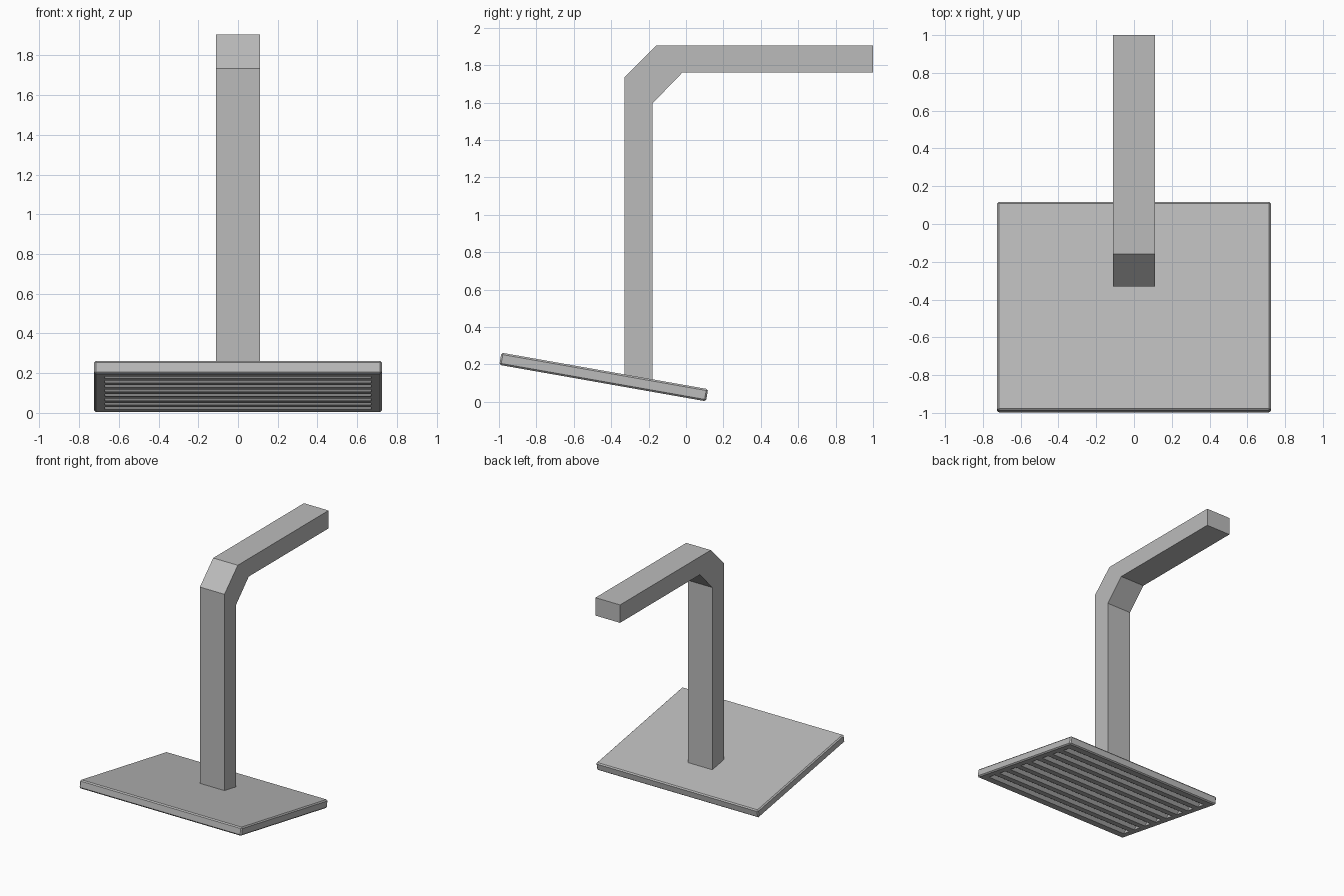
import bpy, bmesh, math
from mathutils import Matrix, Vector

if "Cube" in bpy.data.objects:
    bpy.data.objects.remove(bpy.data.objects["Cube"])

grey = bpy.data.materials.new("plain grey")
grey.use_nodes = True
grey.diffuse_color = (0.5, 0.5, 0.5, 1)
grey.node_tree.nodes["Principled BSDF"].inputs["Base Color"].default_value = (0.5, 0.5, 0.5, 1)


def add_object(name, bm):
    bmesh.ops.recalc_face_normals(bm, faces=bm.faces)
    mesh = bpy.data.meshes.new(name)
    bm.to_mesh(mesh)
    bm.free()
    mesh.materials.append(grey)
    obj = bpy.data.objects.new(name, mesh)
    bpy.context.collection.objects.link(obj)
    return obj


def extrude_profile(bm, points, half_width):
    """Prism along x from a closed outline of (y, z) points."""
    face = bm.faces.new([bm.verts.new((-half_width, y, z)) for y, z in points])
    moved = bmesh.ops.extrude_face_region(bm, geom=[face])["geom"]
    verts = [g for g in moved if isinstance(g, bmesh.types.BMVert)]
    bmesh.ops.translate(bm, verts=verts, vec=(2 * half_width, 0, 0))


# Bent square arm
bm = bmesh.new()
extrude_profile(bm, [(-0.33, 0.11), (-0.33, 1.735), (-0.16, 1.905), (1.0, 1.905),
                     (1.0, 1.76), (-0.02, 1.76), (-0.18, 1.595), (-0.18, 0.09)], 0.11)
add_object("arm", bm)

# Tilted foot plate with chamfered edges
WIDTH, LENGTH, THICK = 1.45, 1.122, 0.066
tilt = Matrix.Translation((0, -0.44, 0.133)) @ Matrix.Rotation(math.radians(-10), 4, "X")
bm = bmesh.new()
bmesh.ops.create_cube(bm, size=1, matrix=Matrix.Diagonal((WIDTH, LENGTH, THICK, 1)))
bmesh.ops.bevel(bm, geom=bm.edges[:], offset=0.009, segments=1, affect="EDGES")
plate = add_object("foot_plate", bm)
plate.matrix_world = tilt

# Grip grooves cut across the underside
bm = bmesh.new()
COUNT, PITCH = 8, 0.128
for i in range(COUNT):
    y = (i - (COUNT - 1) / 2) * PITCH
    z = -THICK / 2
    extrude_profile(bm, [(y - 0.035, z - 0.01), (y + 0.035, z - 0.01), (y + 0.035, z),
                         (y + 0.015, z + 0.025), (y - 0.015, z + 0.025), (y - 0.035, z)], 0.67)
cutter = add_object("groove_cutter", bm)
cutter.matrix_world = tilt
cutter.hide_render = True
cutter.hide_viewport = True
cut = plate.modifiers.new("grooves", "BOOLEAN")
cut.operation = "DIFFERENCE"
cut.solver = "EXACT"
cut.object = cutter
